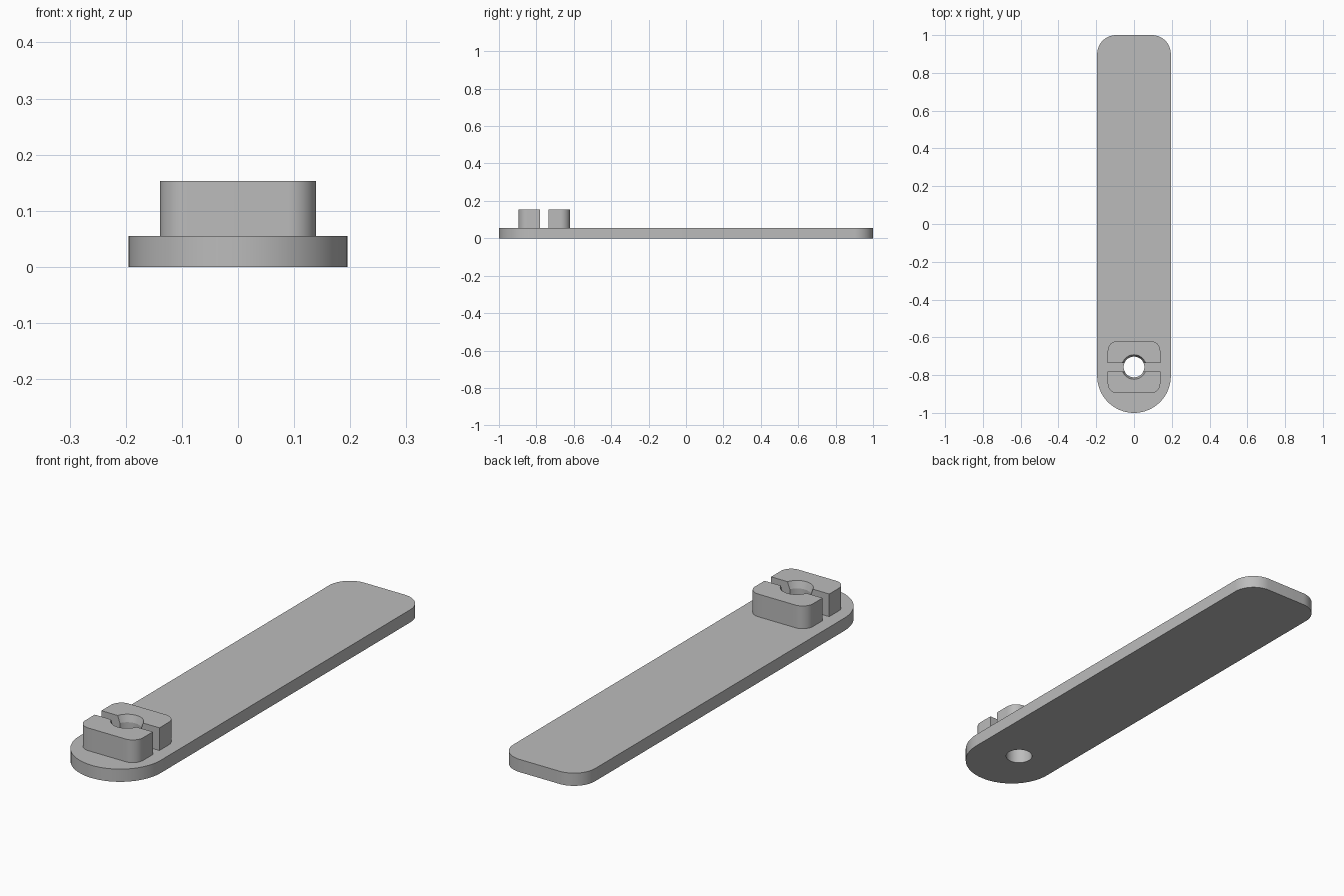
import bpy, bmesh, math

if "Cube" in bpy.data.objects:
    bpy.data.objects.remove(bpy.data.objects["Cube"], do_unlink=True)

HALF_W, BAR_TOP, PAD_TOP = 0.195, 0.055, 0.153
HOLE_Y, HOLE_R = -0.757, 0.055

grey = bpy.data.materials.new("plain_grey")
grey.use_nodes = True
colour = (0.5, 0.5, 0.5, 1)
grey.diffuse_color = colour
grey.node_tree.nodes["Principled BSDF"].inputs["Base Color"].default_value = colour


def rounded_outline(half_w, y0, y1, r_front, r_back, steps=16):
    """Counter-clockwise rectangle with separate front and back corner radii."""
    corners = [(-1, y0, 1, r_front, 180), (1, y0, 1, r_front, 270),
               (1, y1, -1, r_back, 0), (-1, y1, -1, r_back, 90)]
    points = []
    for side, y, inward, r, start in corners:
        n = steps if r > 0 else 0
        for i in range(n + 1):
            a = math.radians(start + 90 * i / max(n, 1))
            points.append((side * (half_w - r) + r * math.cos(a),
                           y + inward * r + r * math.sin(a)))
    return points


def finish(bm, name):
    bmesh.ops.remove_doubles(bm, verts=bm.verts, dist=1e-5)
    bmesh.ops.recalc_face_normals(bm, faces=bm.faces)
    mesh = bpy.data.meshes.new(name)
    bm.to_mesh(mesh)
    bm.free()
    mesh.materials.append(grey)
    obj = bpy.data.objects.new(name, mesh)
    bpy.context.collection.objects.link(obj)
    return obj


def extrude_outline(name, points, z0, z1):
    bm = bmesh.new()
    verts = [bm.verts.new((x, y, z0)) for x, y in points]
    bmesh.ops.remove_doubles(bm, verts=verts, dist=1e-5)
    face = bm.faces.new([v for v in verts if v.is_valid])
    result = bmesh.ops.extrude_face_region(bm, geom=[face])
    top = [g for g in result["geom"] if isinstance(g, bmesh.types.BMVert)]
    bmesh.ops.translate(bm, verts=top, vec=(0, 0, z1 - z0))
    return finish(bm, name)


# Bar with a round front end and softly rounded back corners
bar = extrude_outline("bar", rounded_outline(HALF_W, -1, 1, HALF_W, 0.1), 0, BAR_TOP)

# Two raised pads separated by a narrow slot
front_pad = extrude_outline(
    "front_pad", rounded_outline(0.139, -0.896, -0.78, 0.05, 0), BAR_TOP, PAD_TOP)
back_pad = extrude_outline(
    "back_pad", rounded_outline(0.139, -0.735, -0.62, 0, 0.05), BAR_TOP, PAD_TOP)

# Drill shape: straight shaft flaring toward the pad tops
bm = bmesh.new()
rings = []
for z, r in [(-0.1, HOLE_R), (0.123, HOLE_R), (0.183, HOLE_R + 0.02)]:
    ring = bmesh.ops.create_circle(bm, segments=48, radius=r)["verts"]
    bmesh.ops.translate(bm, verts=ring, vec=(0, HOLE_Y, z))
    rings.append(ring)
for low, high in zip(rings, rings[1:]):
    for i in range(len(low)):
        j = (i + 1) % len(low)
        bm.faces.new((low[i], low[j], high[j], high[i]))
bm.faces.new(rings[0])
bm.faces.new(rings[-1])
drill = finish(bm, "hole_cutter")
drill.hide_render = True

# Drill every part and shade the rounded walls smooth
for part in (bar, front_pad, back_pad):
    bpy.ops.object.select_all(action='DESELECT')
    bpy.context.view_layer.objects.active = part
    part.select_set(True)
    cut = part.modifiers.new("hole", 'BOOLEAN')
    cut.operation = 'DIFFERENCE'
    cut.solver = 'EXACT'
    cut.object = drill
    bpy.ops.object.modifier_apply(modifier=cut.name)
    bpy.ops.object.shade_smooth_by_angle(angle=math.radians(15))

bpy.data.objects.remove(drill, do_unlink=True)
